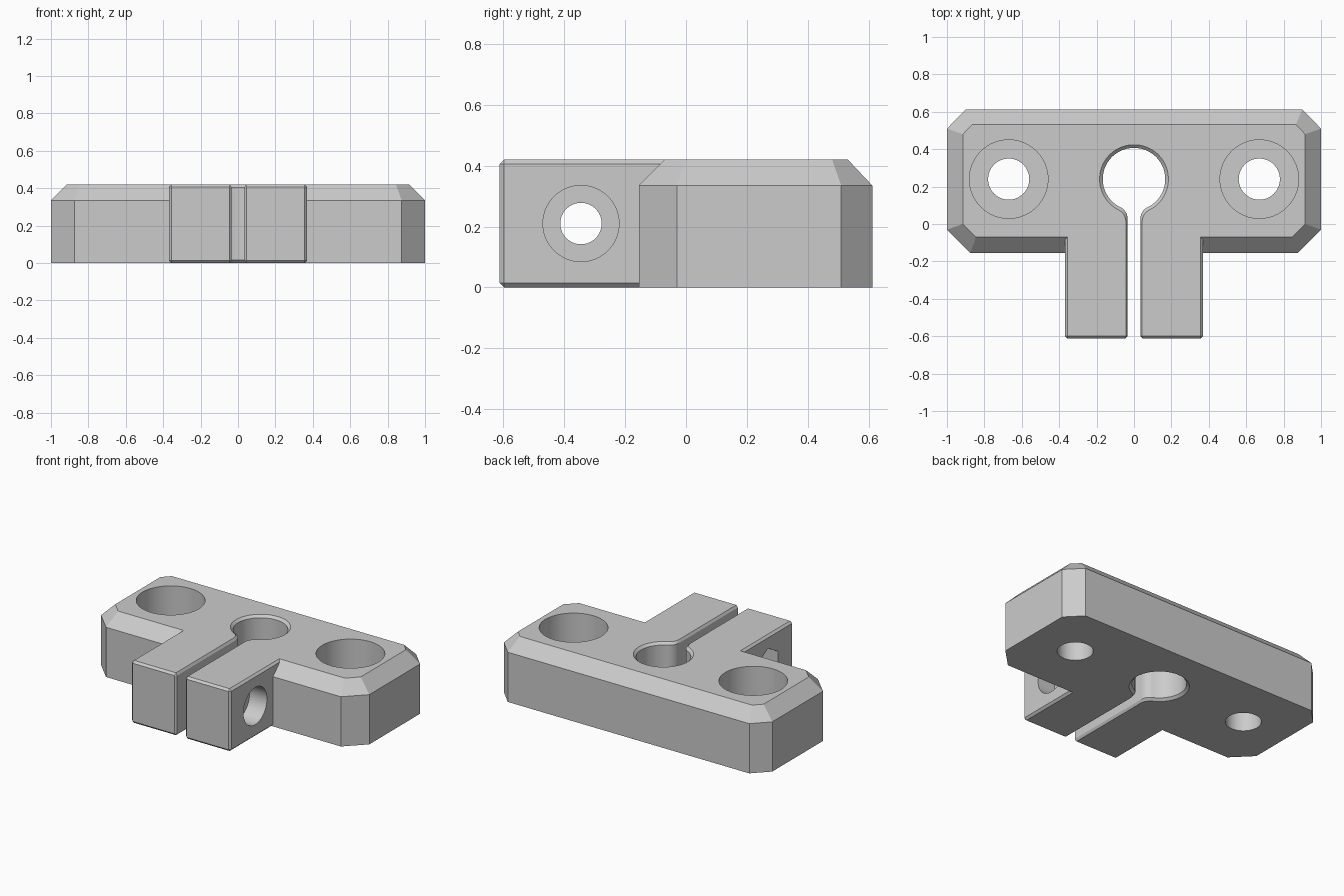
import bpy, bmesh
from math import sin, cos, pi, atan2, sqrt, radians
from mathutils import Matrix

if "Cube" in bpy.data.objects:
    bpy.data.objects.remove(bpy.data.objects["Cube"])

H = 0.42            # block height
BORE_Y = 0.24       # centre line of the bore and mounting holes
BOLT_Y = -0.345     # clamp bolt axis

grey = bpy.data.materials.new("plain grey")
grey.use_nodes = True
grey.diffuse_color = (0.6, 0.6, 0.6, 1)
grey.node_tree.nodes["Principled BSDF"].inputs["Base Color"].default_value = (0.6, 0.6, 0.6, 1)


def make(name, bm):
    bmesh.ops.recalc_face_normals(bm, faces=bm.faces)
    mesh = bpy.data.meshes.new(name)
    bm.to_mesh(mesh)
    bm.free()
    mesh.materials.append(grey)
    obj = bpy.data.objects.new(name, mesh)
    bpy.context.collection.objects.link(obj)
    return obj


def loft(name, sections):
    """Join matching outlines, given as (z, [(x, y), ...]), into a capped solid."""
    bm = bmesh.new()
    rings = [[bm.verts.new((x, y, z)) for x, y in pts] for z, pts in sections]
    for a, b in zip(rings, rings[1:]):
        for i in range(len(a)):
            j = (i + 1) % len(a)
            bm.faces.new((a[i], a[j], b[j], b[i]))
    bm.faces.new(rings[0])
    bm.faces.new(rings[-1])
    return make(name, bm)


def rod(name, r, x0, x1, place, sides=64):
    """Cylinder or prism spanning x0 to x1 along its own z, then placed."""
    bm = bmesh.new()
    bmesh.ops.create_cone(bm, cap_ends=True, segments=sides, radius1=r, radius2=r,
                          depth=x1 - x0, matrix=place @ Matrix.Translation((0, 0, (x0 + x1) / 2)))
    return make(name, bm)


def mirror(pts):
    return pts + [(-x, y) for x, y in reversed(pts)]


def apply_all(obj):
    bpy.context.view_layer.objects.active = obj
    for mod in list(obj.modifiers):
        bpy.ops.object.modifier_apply(modifier=mod.name)


def combine(obj, other, operation):
    mod = obj.modifiers.new(operation, "BOOLEAN")
    mod.operation, mod.solver, mod.object = operation, "EXACT", other
    apply_all(obj)
    bpy.data.objects.remove(other)


# Main block with cut corners and a sloped top edge
base = mirror([(0.875, -0.155), (1, -0.03), (1, 0.51), (0.9, 0.612)])
top = mirror([(0.845, -0.07), (0.915, 0), (0.915, 0.48), (0.865, 0.532)])
block = loft("clamp_block", [(0, base), (0.335, base), (H, top)])

# Projecting clamp jaws with small edge chamfers
bm = bmesh.new()
bmesh.ops.create_cube(bm, size=1, matrix=Matrix.Translation((0, -0.256, H / 2))
                      @ Matrix.Diagonal((0.74, 0.712, H, 1)))
jaws = make("jaws", bm)
bevel = jaws.modifiers.new("chamfer", "BEVEL")
bevel.width, bevel.segments = 0.014, 1
apply_all(jaws)
combine(block, jaws, "UNION")


def keyhole(r, half, f=0.07):
    """Round bore flowing through fillets into a straight slot."""
    cx = half + f
    cy = BORE_Y - sqrt((r + f) ** 2 - cx ** 2)
    pts = [(half + 0.035, -0.635), (half, -0.6)]
    end = atan2(BORE_Y - cy, -cx)
    pts += [(cx + f * cos(a), cy + f * sin(a))
            for a in (pi + (end - pi) * i / 10 for i in range(11))]
    start = atan2(cy - BORE_Y, cx)
    pts += [(r * cos(a), BORE_Y + r * sin(a))
            for a in (start + (pi / 2 - start) * i / 32 for i in range(1, 32))]
    return mirror(pts)


# Bore and slot, widened at both rims
wide, narrow = keyhole(0.197, 0.051), keyhole(0.167, 0.034)
combine(block, loft("keyhole_cut", [(-0.012, wide), (0.016, narrow),
                                    (H - 0.016, narrow), (H + 0.012, wide)]), "DIFFERENCE")

# Counterbored mounting holes
for side in (-1, 1):
    place = Matrix.Translation((side * 0.67, BORE_Y, 0))
    combine(block, rod("mount_hole", 0.11, -0.1, 0.6, place), "DIFFERENCE")
    combine(block, rod("mount_counterbore", 0.21, 0.17, 0.6, place), "DIFFERENCE")

# Clamp bolt hole, round head recess on the left, six-sided nut recess on the right
along_x = Matrix.Translation((0, BOLT_Y, H / 2)) @ Matrix.Rotation(pi / 2, 4, "Y")
# Turn the prism so that one corner points straight up
corner_up = along_x @ Matrix.Rotation(pi / 2 - pi / 2, 4, "Z")
points = rod("nut_recess", 0.125, -0.5, -0.24, corner_up, 6)
highest = max(points.data.vertices, key=lambda v: v.co.z).co
if abs(highest.y - BOLT_Y) > 0.01:
    bpy.data.objects.remove(points)
    points = rod("nut_recess", 0.125, -0.5, -0.24,
                 along_x @ Matrix.Rotation(radians(30), 4, "Z"), 6)
combine(block, points, "DIFFERENCE")
combine(block, rod("bolt_hole", 0.068, -0.6, 0.6, along_x), "DIFFERENCE")
combine(block, rod("bolt_head_recess", 0.125, 0.24, 0.5, along_x), "DIFFERENCE")

# Smooth round walls, crisp edges
bpy.ops.object.select_all(action="DESELECT")
block.select_set(True)
bpy.context.view_layer.objects.active = block
bpy.ops.object.shade_smooth_by_angle(angle=radians(20))
